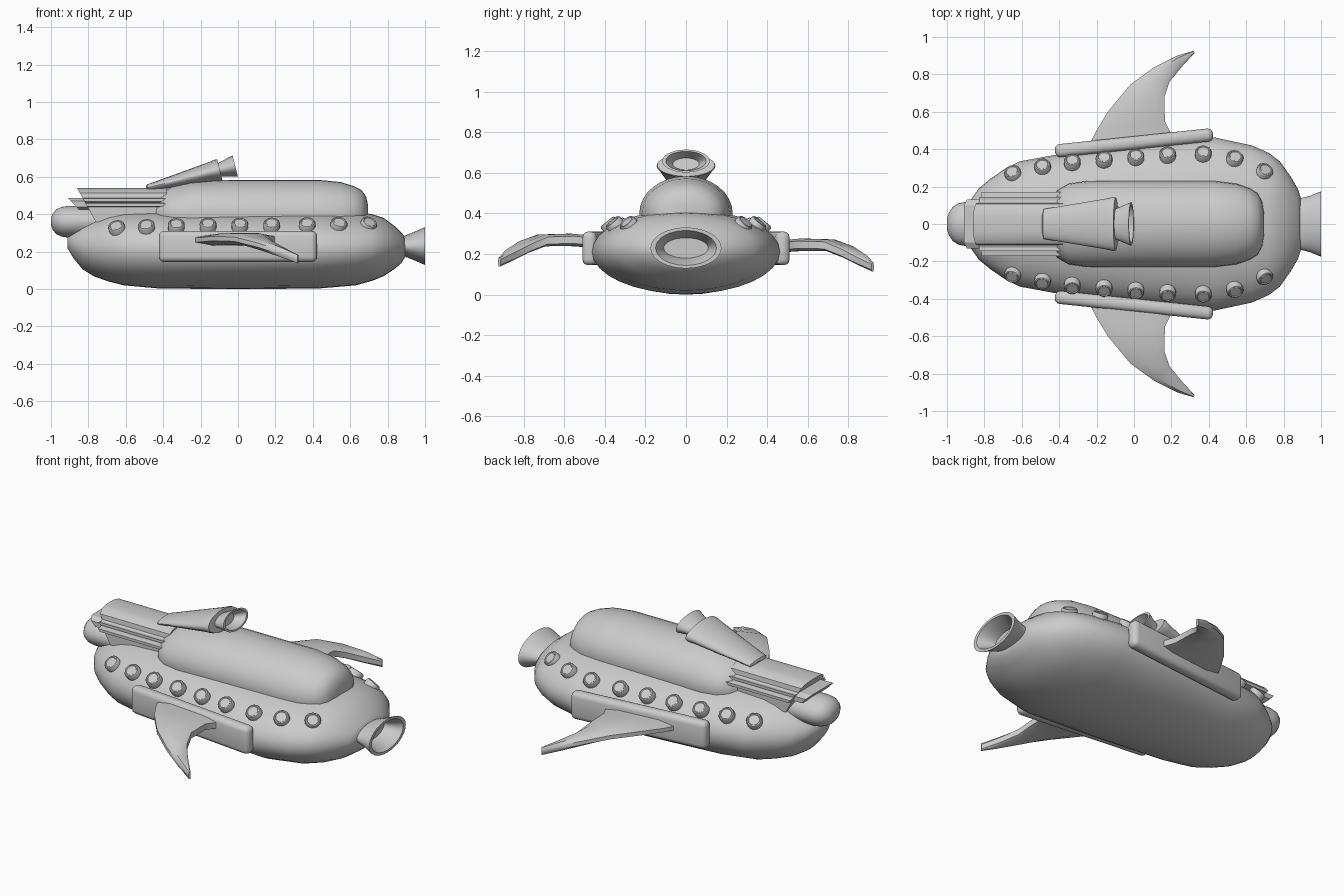
import bpy, bmesh, math
from mathutils import Vector, Matrix

if "Cube" in bpy.data.objects:
    bpy.data.objects.remove(bpy.data.objects["Cube"])


def finish(name, bm, angle=35):
    bmesh.ops.recalc_face_normals(bm, faces=bm.faces)
    me = bpy.data.meshes.new(name)
    bm.to_mesh(me)
    bm.free()
    ob = bpy.data.objects.new(name, me)
    bpy.context.collection.objects.link(ob)
    bpy.ops.object.select_all(action='DESELECT')
    ob.select_set(True)
    bpy.context.view_layer.objects.active = ob
    bpy.ops.object.shade_smooth_by_angle(angle=math.radians(angle))
    return ob


def loft(name, rings, angle=35):
    """Skin a list of equal-length point rings and cap both ends."""
    bm = bmesh.new()
    vs = [[bm.verts.new(p) for p in r] for r in rings]
    n = len(rings[0])
    for a, b in zip(vs, vs[1:]):
        for i in range(n):
            j = (i + 1) % n
            bm.faces.new((a[i], a[j], b[j], b[i]))
    bm.faces.new(vs[0])
    bm.faces.new(vs[-1])
    return finish(name, bm, angle)


def ellipse(x, z, ry, rz, tilt=0.0, n=32):
    out = []
    for i in range(n):
        a = 2 * math.pi * i / n
        v = rz * math.sin(a)
        out.append((x - v * math.sin(tilt), ry * math.cos(a), z + v * math.cos(tilt)))
    return out


# hull: x, half width, bottom, top
hull = [(-.912, .05, .22, .28), (-.88, .12, .165, .31), (-.83, .19, .105, .345),
        (-.77, .24, .068, .375), (-.69, .295, .04, .402), (-.61, .335, .02, .415),
        (-.42, .37, .003, .42), (0, .42, 0, .42), (.43, .463, .003, .42),
        (.63, .42, .02, .413), (.72, .38, .045, .4), (.78, .335, .07, .38),
        (.84, .25, .11, .335), (.875, .19, .14, .3), (.892, .14, .17, .28)]
loft("hull", [ellipse(x, (b + t) / 2, w, (t - b) / 2) for x, w, b, t in hull], 50)

# upper cabin: x, half width, height above its base line
cabin = [(-.465, .06, .04), (-.45, .12, .075), (-.41, .18, .115), (-.35, .215, .15),
         (-.25, .23, .178), (0, .23, .184), (.43, .23, .184), (.55, .215, .172),
         (.62, .19, .15), (.66, .165, .13), (.685, .12, .095), (.695, .06, .05)]
loft("upper_cabin", [ellipse(x, .4, w, h) for x, w, h in cabin], 50)

# rear nozzle, hollow
loft("rear_nozzle", [ellipse(x, .23, ry, rz) for x, ry, rz in
     [(.84, .135, .05), (.89, .138, .055), (.94, .15, .075), (1.0, .175, .101),
      (1.0, .15, .086), (.95, .125, .062), (.90, .11, .05)]])

# roof turret: slanted cone plus hollow bell
T = math.radians(14)


def turret(name, rows, angle=35):
    base = Vector((-.49, 0, .54))
    rings = []
    for d, ry, rz in rows:
        c = base + Vector((math.cos(T), 0, math.sin(T))) * d
        rings.append(ellipse(c.x, c.z, ry, rz, T, 28))
    loft(name, rings, angle)


turret("turret_cone", [(0, .05, .008), (.008, .08, .018), (.36, .137, .054),
                       (.39, .145, .059), (.405, .142, .057)])
turret("turret_bell", [(.38, .08, .035), (.405, .082, .037), (.49, .117, .058),
                       (.49, .1, .049), (.43, .065, .03)])

# snout: rounded capsule in front
snout = [(-1.0, .03, .02), (-.99, .06, .045), (-.97, .09, .067), (-.94, .11, .08),
         (-.905, .117, .085), (-.83, .117, .085), (-.6, .117, .085)]
loft("snout", [ellipse(x, .36, w, h) for x, w, h in snout], 50)

# ribbed snout housing: stepped cross-section, slanted front
half = [(.04, .54), (.08, .533), (.108, .515), (.112, .488), (.125, .482), (.145, .484),
        (.145, .468), (.135, .464), (.172, .458), (.172, .442), (.135, .438), (.135, .36)]
section = [(-y, z) for y, z in reversed(half)] + half
front = [(-.86 + max(0, .54 - z) * .55, y, z) for y, z in section]
loft("snout_housing", [front, [(-.38, y, z) for y, z in section]], 25)
# upper lip over the snout
lip = [(.1, .488), (.13, .47), (.13, .44), (.1, .425)]
lip = [(-y, z) for y, z in reversed(lip)] + lip
loft("snout_lip", [[(-.91 + (.488 - z) * .95, y, z) for y, z in lip],
                   [(-.7, y, z) for y, z in lip]], 25)

# portholes along both sides: x, distance from centre, height
ports = [(-.65, .275, .332), (-.49, .31, .338), (-.33, .335, .343), (-.16, .35, .345),
         (.01, .362, .345), (.18, .375, .346), (.37, .38, .348), (.54, .355, .35), (.70, .285, .35)]
for side, label in ((-1, "right"), (1, "left")):
    for k, (x, y, z) in enumerate(ports):
        nx = {0: -.25, 1: -.12, 7: .2, 8: .4}.get(k, 0)
        d = Vector((nx, side * .62, .75)).normalized()
        rot = d.to_track_quat('Z', 'Y').to_matrix()
        c = Vector((x, side * y, z))
        rings = []
        for h, r in [(-.05, .043), (.006, .045), (.014, .04), (.016, .034), (.012, .03)]:
            rings.append([c + rot @ Vector((r * math.cos(a), r * math.sin(a), h))
                          for a in [2 * math.pi * i / 16 for i in range(16)]])
        loft(f"porthole_{label}_{k + 1}", rings)

    # side rail: rounded slab following the hull
    bm = bmesh.new()
    bmesh.ops.create_cube(bm, size=1)
    bmesh.ops.scale(bm, vec=(.85, .07, .165), verts=bm.verts)
    bmesh.ops.bevel(bm, geom=bm.edges[:], offset=.028, segments=3, profile=.5, affect='EDGES')
    bmesh.ops.transform(bm, verts=bm.verts, matrix=Matrix.Translation((0, side * .434, .228))
                        @ Matrix.Rotation(side * math.radians(6), 4, 'Z'))
    finish(f"side_rail_{label}", bm)

    # swept fin: leading point, trailing point, height, half thickness
    fin = [(-.24, .42, .24, .42, .25, .03), (-.20, .50, .195, .49, .252, .03),
           (-.14, .60, .165, .55, .258, .03), (-.02, .745, .163, .68, .255, .029),
           (.11, .84, .19, .76, .222, .028), (.23, .90, .255, .84, .182, .026),
           (.318, .926, .324, .915, .148, .022)]
    rings = []
    for k, (x0, y0, x1, y1, z, t) in enumerate(fin):
        z += -.012 * side
        a, b = Vector((x0, side * y0, z)), Vector((x1, side * y1, z))
        up = Vector((0, 0, t))
        p, q = a.lerp(b, .2), a.lerp(b, .8)
        rings.append([a - up * .4, a + up * .4, p + up, q + up, b + up * .6,
                      b - up * .6, q - up, p - up])
    loft(f"fin_{label}", rings)
